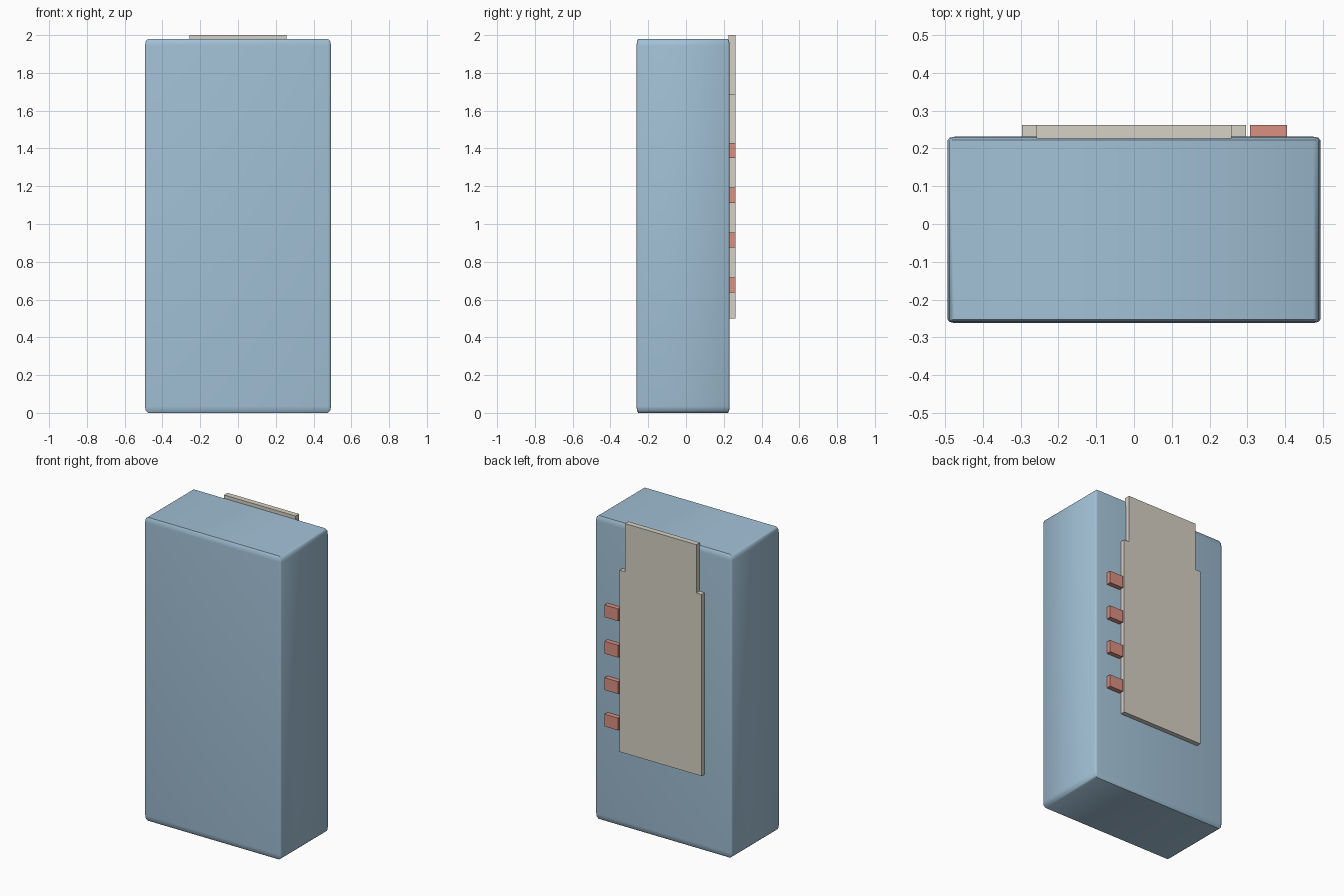
import bpy
import bmesh
from math import radians
from mathutils import Vector

if "Cube" in bpy.data.objects:
    bpy.data.objects.remove(bpy.data.objects["Cube"])


def material(name, color):
    m = bpy.data.materials.new(name)
    m.diffuse_color = color
    m.use_nodes = True
    m.node_tree.nodes["Principled BSDF"].inputs["Base Color"].default_value = m.diffuse_color
    return m


BLUE = material("blue_case", (0.36, 0.53, 0.67, 1))
BEIGE = material("beige_panel", (0.68, 0.64, 0.56, 1))
RED = material("red_tab", (0.70, 0.28, 0.22, 1))


def finish(name, bm, mat):
    bmesh.ops.recalc_face_normals(bm, faces=bm.faces)
    me = bpy.data.meshes.new(name)
    bm.to_mesh(me)
    bm.free()
    me.materials.append(mat)
    ob = bpy.data.objects.new(name, me)
    bpy.context.collection.objects.link(ob)
    return ob


def box(name, lo, hi, mat, bevel=0.0):
    # unit cube, bevelled first so the rounding stretches with the box
    bm = bmesh.new()
    bmesh.ops.create_cube(bm, size=1)
    if bevel:
        bmesh.ops.bevel(bm, geom=bm.edges[:], offset=bevel, segments=2,
                        profile=0.5, affect='EDGES')
    lo, hi = Vector(lo), Vector(hi)
    bmesh.ops.scale(bm, vec=hi - lo, verts=bm.verts)
    bmesh.ops.translate(bm, vec=(lo + hi) / 2, verts=bm.verts)
    return finish(name, bm, mat)


# main case with softly rounded edges
case = box("case", (-0.493, -0.262, 0.0), (0.493, 0.231, 1.98), BLUE, 0.018)
bpy.context.view_layer.objects.active = case
case.select_set(True)
bpy.ops.object.shade_smooth_by_angle(angle=radians(40))

# stepped back panel, narrower at the top, extruded from one outline
half = [(0.296, 0.50), (0.296, 1.685), (0.258, 1.685), (0.258, 2.0)]
outline = half + [(-x, z) for x, z in reversed(half)]
bm = bmesh.new()
face = bm.faces.new([bm.verts.new((x, 0.226, z)) for x, z in outline])
ext = bmesh.ops.extrude_face_region(bm, geom=[face])
moved = [v for v in ext["geom"] if isinstance(v, bmesh.types.BMVert)]
bmesh.ops.translate(bm, vec=(0, 0.036, 0), verts=moved)
finish("back_panel", bm, BEIGE)

# column of four small tabs beside the panel
for i in range(4):
    z = 1.39 - i * 0.2377
    box(f"tab_{i + 1}", (0.307, 0.226, z - 0.04), (0.405, 0.262, z + 0.04), RED)
